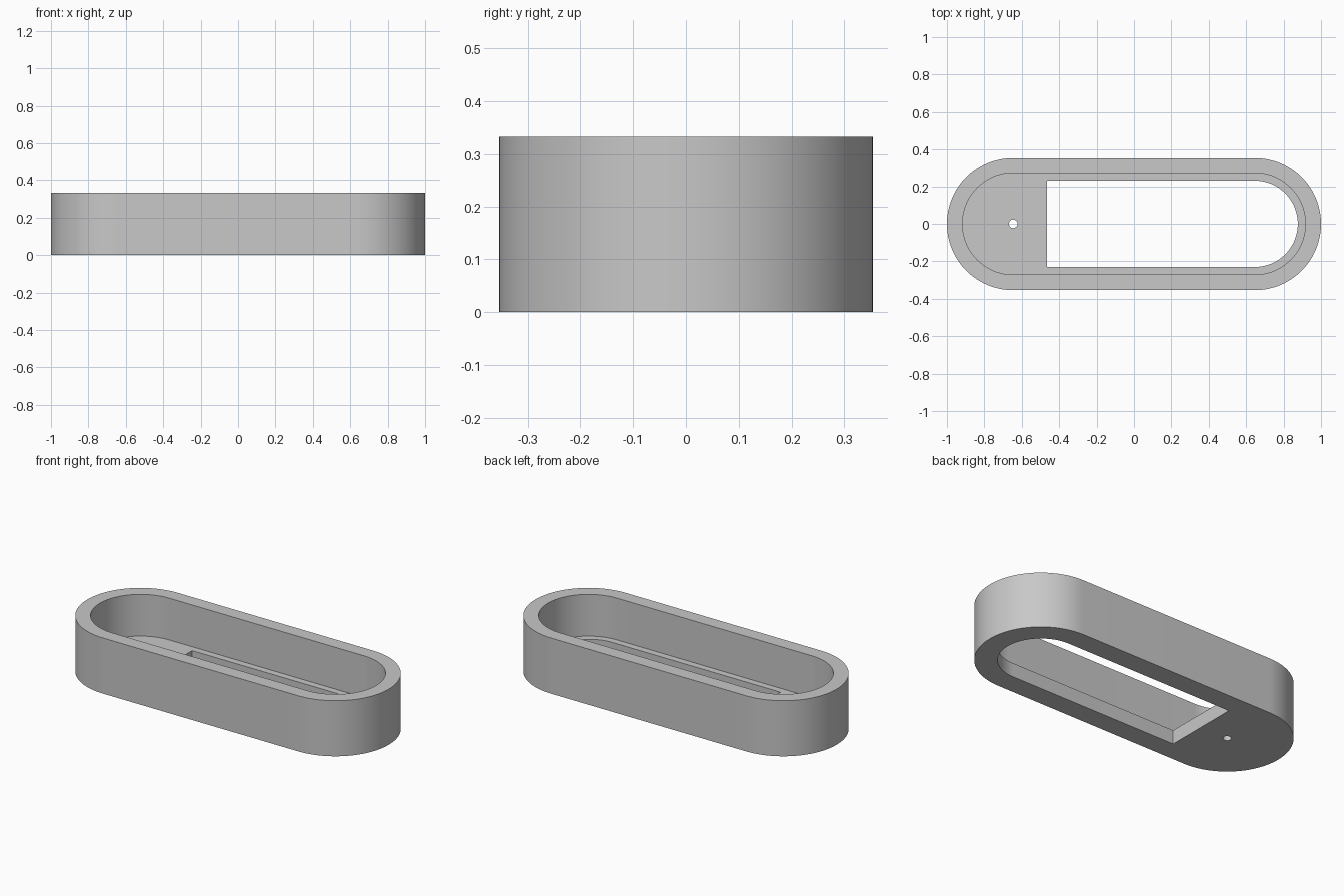
import bpy
import bmesh
from math import sin, cos, pi

# Main dimensions
HEIGHT, FLOOR = 0.333, 0.083
R_OUTER, R_CAVITY, R_SLOT, R_HOLE = 0.354, 0.271, 0.23, 0.023
CENTRE = 1 - R_OUTER      # distance of the round ends' centres from the middle
SLOT_LEFT = -0.465
ARC = 48

cube = bpy.data.objects.get("Cube")
if cube:
    bpy.data.objects.remove(cube, do_unlink=True)

grey = bpy.data.materials.new("plain grey")
grey.use_nodes = True
colour = (0.58, 0.58, 0.58, 1)
grey.diffuse_color = colour
grey.node_tree.nodes["Principled BSDF"].inputs["Base Color"].default_value = colour


def half_round(cx, r, start):
    """Points of a half circle, counter-clockwise from the start angle."""
    return [(cx + r * cos(start + pi * i / ARC), r * sin(start + pi * i / ARC))
            for i in range(ARC + 1)]


def stadium(r):
    return half_round(CENTRE, r, -pi / 2) + half_round(-CENTRE, r, pi / 2)


def prism(name, outline, z0, z1):
    """Extrude a flat outline from z0 to z1."""
    bm = bmesh.new()
    base = bm.faces.new([bm.verts.new((x, y, z0)) for x, y in outline])
    top = bmesh.ops.extrude_face_region(bm, geom=[base])["geom"]
    bmesh.ops.translate(bm, vec=(0, 0, z1 - z0),
                        verts=[v for v in top if isinstance(v, bmesh.types.BMVert)])
    bmesh.ops.recalc_face_normals(bm, faces=bm.faces)
    mesh = bpy.data.meshes.new(name)
    bm.to_mesh(mesh)
    bm.free()
    mesh.materials.append(grey)
    obj = bpy.data.objects.new(name, mesh)
    bpy.context.collection.objects.link(obj)
    return obj


# Solid body
tray = prism("tray", stadium(R_OUTER), 0, HEIGHT)

# Cavity, floor slot with one round end, and small round hole
slot = half_round(CENTRE, R_SLOT, -pi / 2) + [(SLOT_LEFT, R_SLOT), (SLOT_LEFT, -R_SLOT)]
hole = [(-CENTRE + R_HOLE * cos(2 * pi * i / 32), R_HOLE * sin(2 * pi * i / 32))
        for i in range(32)]
cutters = [prism("cavity_cutter", stadium(R_CAVITY), FLOOR, HEIGHT + 0.1),
           prism("slot_cutter", slot, -0.1, FLOOR + 0.05),
           prism("hole_cutter", hole, -0.1, FLOOR + 0.05)]
for cutter in cutters:
    cutter.hide_render = True
    cut = tray.modifiers.new(cutter.name, "BOOLEAN")
    cut.operation = "DIFFERENCE"
    cut.solver = "EXACT"
    cut.object = cutter

# Bake the cuts and drop the cutters
bpy.context.view_layer.update()
carved = bpy.data.meshes.new_from_object(
    tray.evaluated_get(bpy.context.evaluated_depsgraph_get()))
tray.modifiers.clear()
tray.data = carved
for cutter in cutters:
    bpy.data.objects.remove(cutter, do_unlink=True)

# Smooth the round ends, keep the rims sharp
for obj in bpy.context.selected_objects:
    obj.select_set(False)
tray.select_set(True)
bpy.context.view_layer.objects.active = tray
bpy.ops.object.shade_smooth_by_angle(angle=pi / 6)
